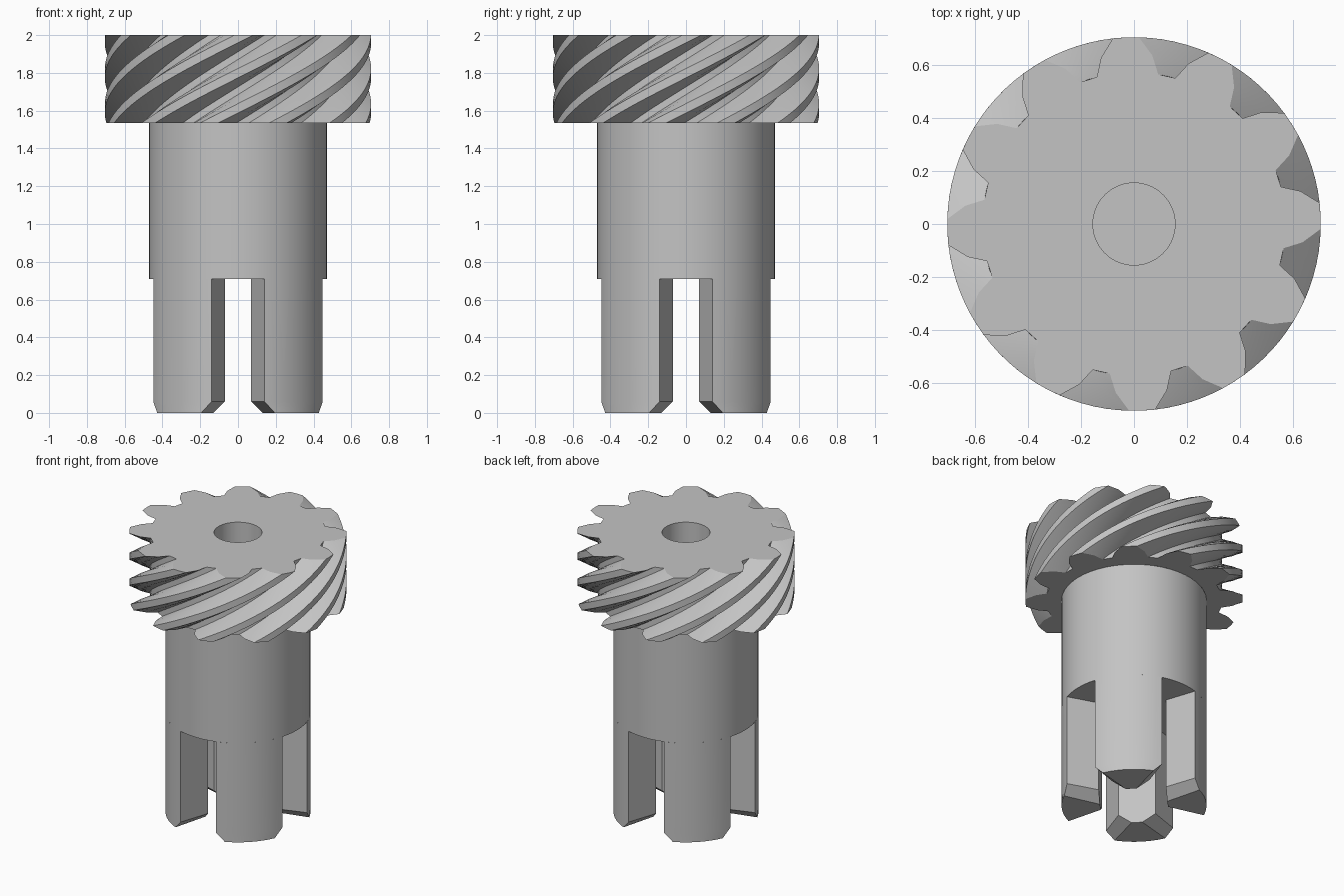
import bpy, bmesh, math
from math import sin, cos, radians, asin, pi

if "Cube" in bpy.data.objects:
    bpy.data.objects.remove(bpy.data.objects["Cube"])

steel = bpy.data.materials.new("grey_steel")
steel.diffuse_color = (0.55, 0.55, 0.55, 1)
steel.use_nodes = True
steel.node_tree.nodes["Principled BSDF"].inputs["Base Color"].default_value = steel.diffuse_color

TOP, GEAR_Z, SLOT_Z = 2.0, 1.535, 0.71
SHAFT_R, TIP_R, ROOT_R, HOLE_R = 0.47, 0.705, 0.572, 0.155


def loft(name, rings, cap_start=False, cap_end=False):
    """Join equal-length point rings with quads; optionally cap the ends."""
    bm = bmesh.new()
    rows = [[bm.verts.new(p) for p in r] for r in rings]
    for a, b in zip(rows, rows[1:]):
        n = len(a)
        for i in range(n):
            j = (i + 1) % n
            bm.faces.new((a[i], a[j], b[j], b[i]))
    if cap_start:
        bm.faces.new(rows[0][::-1])
    if cap_end:
        bm.faces.new(rows[-1])
    bmesh.ops.recalc_face_normals(bm, faces=bm.faces)
    me = bpy.data.meshes.new(name)
    bm.to_mesh(me)
    bm.free()
    me.materials.append(steel)
    ob = bpy.data.objects.new(name, me)
    bpy.context.collection.objects.link(ob)
    bpy.ops.object.select_all(action='DESELECT')
    ob.select_set(True)
    bpy.context.view_layer.objects.active = ob
    bpy.ops.object.shade_smooth_by_angle(angle=radians(25))
    return ob


# helical gear: 12 gaps, twisted about 75 degrees over its height
GAP = [(-11, TIP_R), (-6.3, 0.64), (-3.3, ROOT_R), (3.3, ROOT_R),
       (6.3, 0.64), (11, TIP_R), (15, TIP_R)]
TWIST, LAYERS = 75, 20
outline = [(17.5 + 30 * k + a, r) for k in range(12) for a, r in GAP]


def gear_ring(z, twist, radius=None):
    return [((radius or r) * cos(radians(a + twist)),
             (radius or r) * sin(radians(a + twist)), z) for a, r in outline]


rings = [gear_ring(GEAR_Z, -TWIST, SHAFT_R)]
for i in range(LAYERS + 1):
    t = i / LAYERS
    rings.append(gear_ring(GEAR_Z + (TOP - GEAR_Z) * t, TWIST * (t - 1)))
# centre hole, blind
rings.append(gear_ring(TOP, 0, HOLE_R))
rings.append(gear_ring(TOP - 0.3, 0, HOLE_R))
loft("helical_gear", rings, cap_end=True)

# round shaft below the gear
N = 64
loft("shaft", [[(SHAFT_R * cos(2 * pi * i / N), SHAFT_R * sin(2 * pi * i / N), z)
                for i in range(N)] for z in (SLOT_Z, GEAR_Z)], cap_start=True)


# four wedge legs with chamfered lower sides
def leg_ring(z, edge, inner_a, inner_b, turn):
    a0 = asin(edge / SHAFT_R)
    pts = []
    for i in range(13):
        a = a0 + (pi / 2 - 2 * a0) * i / 12
        pts.append((SHAFT_R * cos(a), SHAFT_R * sin(a)))
    pts += [(inner_a, inner_b), (inner_b, inner_a)]
    c, s = cos(turn), sin(turn)
    return [(x * c - y * s, x * s + y * c, z) for x, y in pts]


for k in range(4):
    turn = k * pi / 2
    loft("leg_%d" % (k + 1),
         [leg_ring(0, 0.195, 0.13, 0.18, turn),
          leg_ring(0.06, 0.14, 0.07, 0.24, turn),
          leg_ring(SLOT_Z, 0.14, 0.07, 0.24, turn)], cap_start=True)
